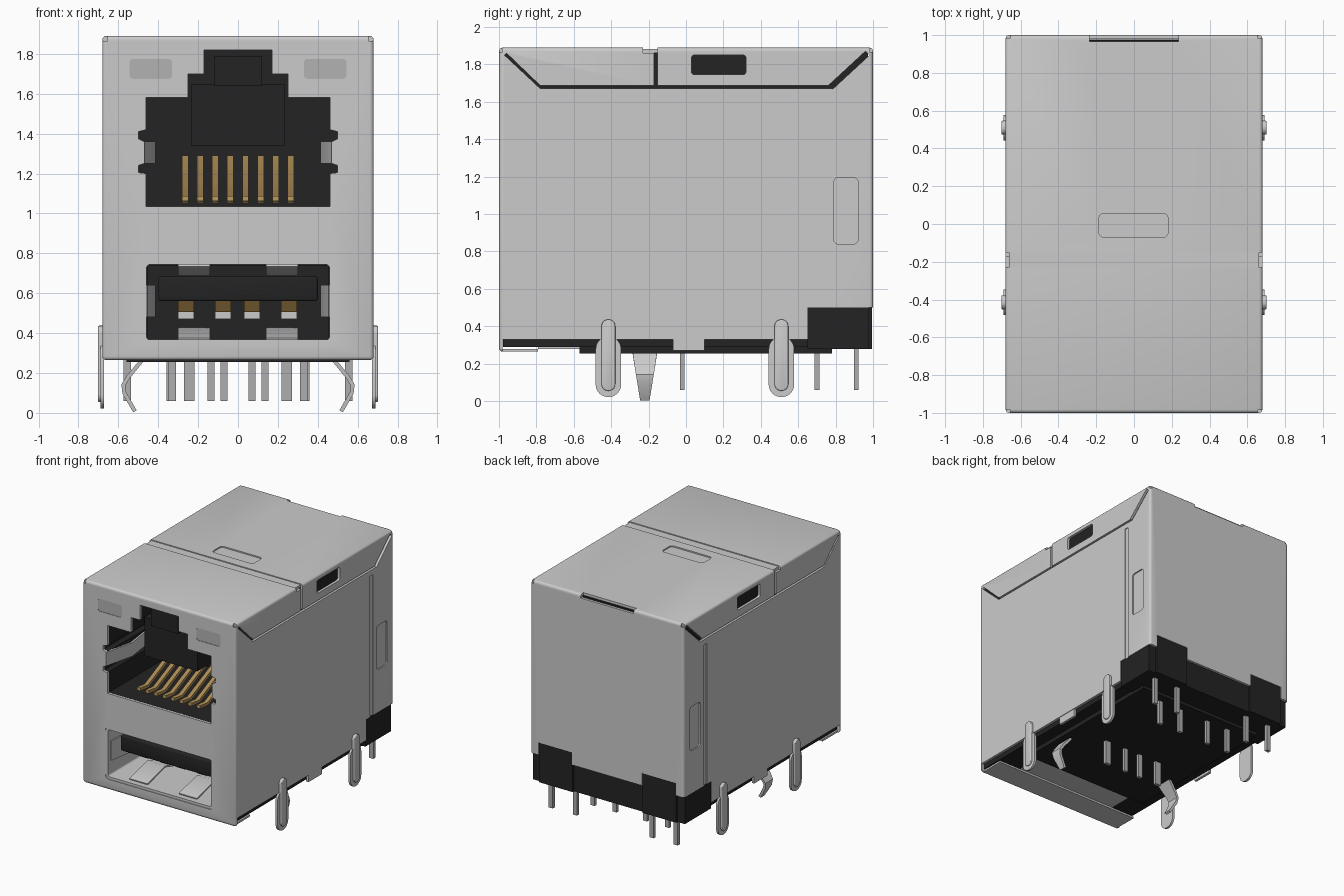
import bpy, bmesh, math
from mathutils import Vector

if "Cube" in bpy.data.objects:
    bpy.data.objects.remove(bpy.data.objects["Cube"], do_unlink=True)


def material(name, r, g, b):
    m = bpy.data.materials.new(name)
    m.use_nodes = True
    m.diffuse_color = (r, g, b, 1)
    m.node_tree.nodes["Principled BSDF"].inputs["Base Color"].default_value = (r, g, b, 1)
    return m


STEEL = material("steel", 0.6, 0.6, 0.6)
BLACK = material("black plastic", 0.017, 0.017, 0.017)
GOLD = material("gold", 0.46, 0.29, 0.1)
BRONZE = material("dark gold", 0.14, 0.085, 0.025)
LENS = material("grey lens", 0.45, 0.45, 0.45)
PIN = material("tin pin", 0.42, 0.42, 0.42)


def prism(name, pts, axis, a, b, mat=None, bevel=0):
    """Extrude a 2D outline along an axis from a to b."""
    place = {"x": lambda p, h: (h, p[0], p[1]),
             "y": lambda p, h: (p[0], h, p[1]),
             "z": lambda p, h: (p[0], p[1], h)}[axis]
    bm = bmesh.new()
    face = bm.faces.new([bm.verts.new(place(p, a)) for p in pts])
    new = bmesh.ops.extrude_face_region(bm, geom=[face])["geom"]
    shift = Vector(place((0, 0), b - a))
    bmesh.ops.translate(bm, vec=shift, verts=[v for v in new if isinstance(v, bmesh.types.BMVert)])
    bmesh.ops.recalc_face_normals(bm, faces=bm.faces)
    if bevel:
        bmesh.ops.bevel(bm, geom=bm.edges[:], offset=bevel, segments=3, profile=0.5, affect="EDGES")
    mesh = bpy.data.meshes.new(name)
    bm.to_mesh(mesh)
    bm.free()
    ob = bpy.data.objects.new(name, mesh)
    bpy.context.collection.objects.link(ob)
    if mat:
        mesh.materials.append(mat)
    return ob


def rect(u0, u1, v0, v1, r=0):
    if not r:
        return [(u0, v0), (u1, v0), (u1, v1), (u0, v1)]
    pts = []
    corners = [(u1 - r, v1 - r), (u0 + r, v1 - r), (u0 + r, v0 + r), (u1 - r, v0 + r)]
    for q, (cu, cv) in enumerate(corners):
        for k in range(7):
            t = (q + k / 6) * math.pi / 2
            pts.append((cu + r * math.cos(t), cv + r * math.sin(t)))
    return pts


def box(name, x0, x1, y0, y1, z0, z1, mat=None, bevel=0):
    return prism(name, rect(x0, x1, y0, y1), "z", z0, z1, mat, bevel)


def ribbon(path, width):
    """Outline of a 2D polyline thickened to a width."""
    path = [Vector(p) for p in path]
    left, right = [], []
    for i, p in enumerate(path):
        d = (path[min(i + 1, len(path) - 1)] - path[max(i - 1, 0)]).normalized()
        n = Vector((-d.y, d.x)) * width / 2
        left.append(p + n)
        right.append(p - n)
    return [tuple(p) for p in left + right[::-1]]


def cut(ob, *cutters):
    bpy.context.view_layer.objects.active = ob
    for c in cutters:
        mod = ob.modifiers.new("cut", "BOOLEAN")
        mod.operation, mod.solver, mod.object = "DIFFERENCE", "EXACT", c
        bpy.ops.object.modifier_apply(modifier=mod.name)
        bpy.data.objects.remove(c, do_unlink=True)


# Outlines of the two ports
half = [(0.46, 1.035), (0.46, 1.2), (0.5, 1.205), (0.5, 1.24), (0.47, 1.25), (0.47, 1.36),
        (0.5, 1.375), (0.5, 1.41), (0.46, 1.42), (0.46, 1.58), (0.25, 1.58), (0.25, 1.7),
        (0.17, 1.7), (0.17, 1.82)]
jack = half + [(-x, z) for x, z in reversed(half)]
slot = rect(-0.478, 0.478, 0.347, 0.763, 0.03)

# Folded sheet steel shell
shell = box("shell", -0.68, 0.68, -1, 1, 0.265, 1.89, STEEL, 0.018)
cut(shell,
    box("c", -0.66, 0.66, -0.98, 0.98, 0, 1.87),
    prism("c", [(-0.98, 0.1), (1.2, 0.1), (1.2, 0.5), (0.65, 0.5), (0.65, 0.33), (-0.98, 0.33)], "x", -1, 1),
    prism("c", jack, "y", -1.1, -0.9),
    prism("c", slot, "y", -1.1, -0.9),
    prism("c", rect(0.03, 0.32, 1.745, 1.85, 0.015), "x", -1, 1),
    prism("c", ribbon([(-0.965, 1.855), (-0.78, 1.68), (0.78, 1.68)], 0.015), "x", -1, 1),
    prism("c", ribbon([(0.775, 1.68), (0.97, 1.86)], 0.03), "x", -1, 1),
    prism("c", rect(-0.17, -0.152, 1.683, 1.865), "x", -1, 1),
    box("c", -0.235, 0.235, 0.965, 1.1, 1.86, 2),
    box("c", -1, 1, -0.23, -0.152, 1.883, 2),
    prism("c", rect(-0.185, 0.18, -0.07, 0.055, 0.025), "z", 1.88, 2))
for s in (-1, 1):
    def span(a, b):
        return sorted((s * a, s * b))
    cut(shell,
        prism("c", rect(*span(0.33, 0.545), 1.675, 1.775, 0.02), "y", -1.1, -0.9),
        box("c", *span(0.31, 0.61), 0.9, 1.1, 0.4, 0.6),
        box("c", *span(0.662, 0.8), -0.23, -0.152, 1.86, 2),
        prism("c", rect(0.705, 0.742, 0.4, 1.63), "x", *span(0.673, 0.8)),
        prism("c", rect(0.79, 0.92, 0.84, 1.195, 0.025), "x", *span(0.67, 0.8)))
    for e in (-1, 1):
        ys = sorted((e * 0.985, e * 1.1))
        cut(shell, box("c", *span(0.655, 0.8), *ys, 1.865, 2))
box("front_bottom_flange", -0.66, 0.66, -0.99, -0.79, 0.265, 0.28, STEEL)

# Plastic housing with cavities
housing = box("housing", -0.658, 0.658, -0.978, 0.972, 0.29, 1.868, BLACK)
cut(housing, prism("c", jack, "y", -1.1, -0.2), prism("c", slot, "y", -1.1, -0.2))
box("base_plate", -0.56, 0.56, -0.57, 0.78, 0.255, 0.3, BLACK)
box("rear_base_block", -0.675, 0.675, 0.65, 0.978, 0.28, 0.5, BLACK)
box("lower_port_underside", -0.45, 0.45, -0.79, -0.57, 0.28, 0.295, STEEL)

# Upper port inside
box("latch_block", -0.235, 0.235, -0.85, -0.2, 1.34, 1.65, BLACK)
box("latch_bridge", -0.12, 0.12, -0.93, -0.2, 1.64, 1.79, BLACK)
for i in range(8):
    x = -0.265 + i * 0.0757
    prism("jack_contact", ribbon([(-0.88, 1.075), (-0.78, 1.065), (-0.3, 1.28)], 0.025),
          "x", x - 0.016, x + 0.016, GOLD)

# Lower port liner, tongue and contacts
liner = prism("port_liner", slot, "y", -0.995, -0.21, STEEL)
cut(liner, prism("c", rect(-0.458, 0.458, 0.367, 0.743, 0.015), "y", -1.1, -0.1))
box("port_back_wall", -0.457, 0.457, -0.3, -0.2, 0.368, 0.742, BLACK)
box("port_tongue", -0.4, 0.4, -0.92, -0.2, 0.56, 0.685, BLACK, 0.012)
for x in (-0.26, -0.075, 0.07, 0.255):
    box("tongue_contact", x - 0.04, x + 0.04, -0.82, -0.4, 0.505, 0.56, BRONZE)
    box("tongue_contact_tip", x - 0.04, x + 0.04, -0.75, -0.45, 0.47, 0.506, STEEL)

# Parts that repeat on both sides
for s in (-1, 1):
    prism("indicator_lens", rect(*span(0.33, 0.545), 1.675, 1.775, 0.02) if s > 0 else
          rect(-0.545, -0.33, 1.675, 1.775, 0.02), "y", -0.996, -0.97, LENS)
    prism("jack_side_spring", ribbon([(s * 0.475, -0.985), (s * 0.42, -0.75), (s * 0.46, -0.45)], 0.015),
          "z", 1.25, 1.36, STEEL)
    prism("port_side_spring", ribbon([(s * 0.46, -0.96), (s * 0.42, -0.7), (s * 0.45, -0.5)], 0.012),
          "z", 0.48, 0.64, STEEL)
    lo, hi = sorted((s * 0.14, s * 0.3))
    prism("port_lower_spring", ribbon([(-0.95, 0.37), (-0.72, 0.425), (-0.6, 0.39)], 0.012), "x", lo, hi, STEEL)
    prism("port_upper_spring", ribbon([(-0.95, 0.74), (-0.72, 0.695), (-0.6, 0.72)], 0.012), "x", lo, hi, STEEL)
    lo, hi = sorted((s * 0.31, s * 0.61))
    box("rear_tab", lo, hi, 0.95, 0.995, 0.28, 0.598, BLACK)
    lo, hi = sorted((s * 0.655, s * 0.675))
    box("side_bottom_tab", lo, hi, -0.07, 0.1, 0.27, 0.345, STEEL)
    # Mounting legs with a raised rib
    for y in (-0.415, 0.51):
        lo, hi = sorted((s * 0.672, s * 0.69))
        prism("mounting_leg", rect(y - 0.068, y + 0.068, 0.022, 0.345, 0.066), "x", lo, hi, STEEL)
        lo, hi = sorted((s * 0.675, s * 0.702))
        prism("leg_rib", rect(y - 0.037, y + 0.037, 0.055, 0.437, 0.036), "x", lo, hi, STEEL, 0.006)
    # Tapered board clip
    path = [(0.46, 0.29), (0.55, 0.18), (0.575, 0.14), (0.57, 0.1), (0.517, 0.008)]
    clip = prism("board_clip", ribbon([(s * x, z) for x, z in path], 0.02), "y", -0.29, -0.15, STEEL)
    for v in clip.data.vertices:
        v.co.y = -0.22 + (v.co.y + 0.22) * (0.35 + 0.65 * min(1, v.co.z / 0.28))
    # Solder pins
    for y, xs in ((-0.02, (0.07, 0.245)), (0.7, (0.135, 0.33)), (0.91, (0.34, 0.555))):
        for x in xs:
            w = 0.026 if x == 0.245 else 0.018
            box("solder_pin", s * x - w, s * x + w, y - 0.013, y + 0.013, 0.06, 0.3, PIN)

# Smooth rounded parts, keep creases sharp
for ob in bpy.context.scene.objects:
    ob.select_set(ob.type == "MESH")
bpy.context.view_layer.objects.active = shell
bpy.ops.object.shade_smooth_by_angle(angle=math.radians(32))
